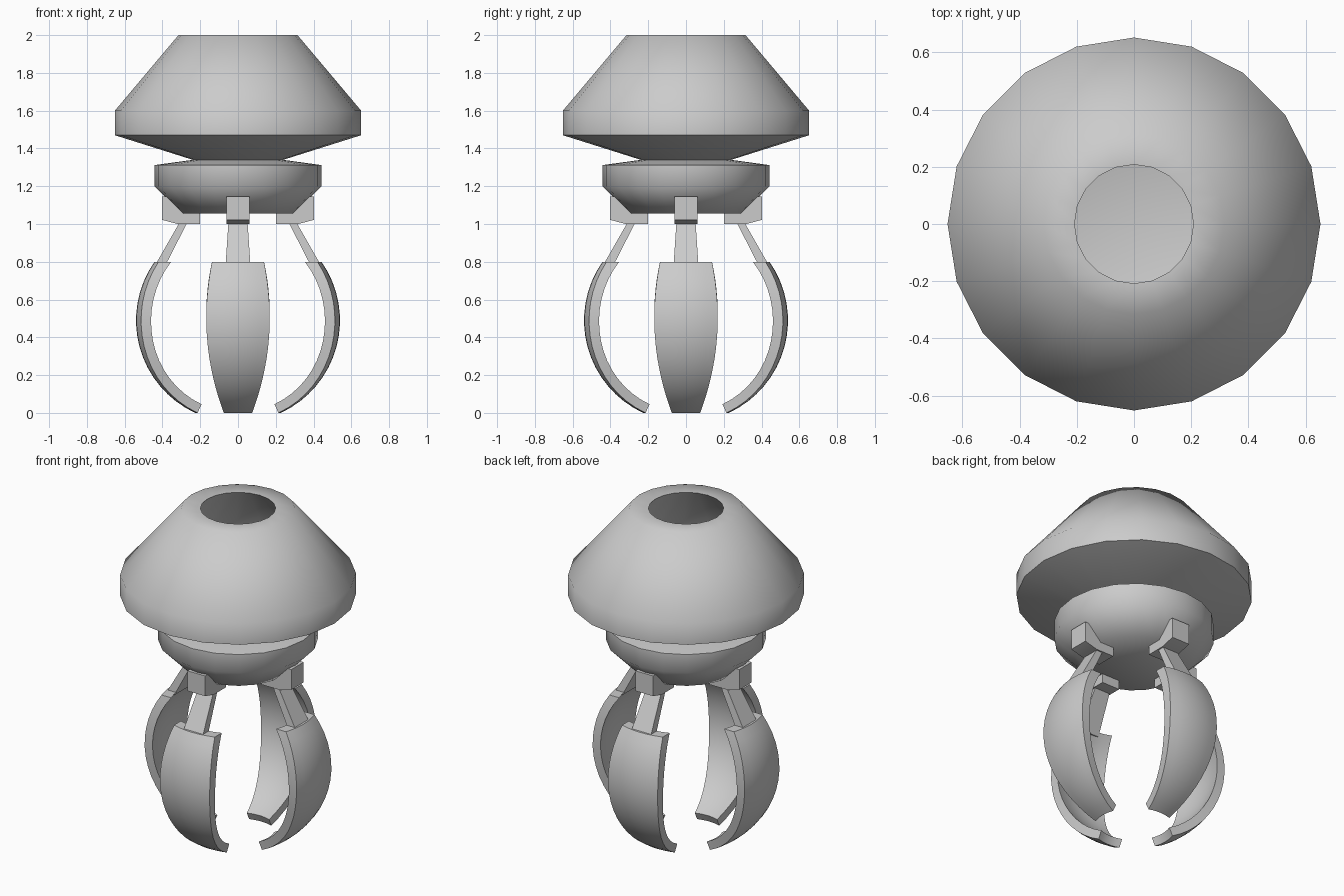
import bpy, bmesh, math
from mathutils import Matrix

if "Cube" in bpy.data.objects:
    bpy.data.objects.remove(bpy.data.objects["Cube"])

grey = bpy.data.materials.new("plain_grey")
grey.diffuse_color = (0.6, 0.6, 0.6, 1)
grey.use_nodes = True
grey.node_tree.nodes["Principled BSDF"].inputs["Base Color"].default_value = grey.diffuse_color
SIDES = 20


def finish(name, bm, angle=55):
    """Turn a bmesh into a named object, shaded smooth below the angle."""
    bmesh.ops.remove_doubles(bm, verts=bm.verts, dist=1e-5)
    bmesh.ops.recalc_face_normals(bm, faces=bm.faces)
    me = bpy.data.meshes.new(name)
    bm.to_mesh(me)
    bm.free()
    me.materials.append(grey)
    ob = bpy.data.objects.new(name, me)
    bpy.context.collection.objects.link(ob)
    bpy.ops.object.select_all(action='DESELECT')
    ob.select_set(True)
    bpy.context.view_layer.objects.active = ob
    bpy.ops.object.shade_smooth_by_angle(angle=math.radians(angle))
    return ob


def lathe(name, profile):
    """Spin a profile of (radius, z) points that starts and ends on the axis."""
    bm = bmesh.new()
    vs = [bm.verts.new((r, 0, z)) for r, z in profile]
    es = [bm.edges.new(p) for p in zip(vs, vs[1:])]
    bmesh.ops.spin(bm, geom=vs + es, cent=(0, 0, 0), axis=(0, 0, 1),
                   angle=math.tau, steps=SIDES, use_merge=True)
    return finish(name, bm)


def four(name, build, angle=40):
    """Repeat a part on all four sides."""
    for i, side in enumerate(("right", "back", "left", "front")):
        bm = bmesh.new()
        build(bm)
        bm.transform(Matrix.Rotation(i * math.pi / 2, 4, 'Z'))
        finish(f"{side}_{name}", bm, angle)


def bracket(bm):
    # wedge that hugs the lower slope of the hub
    prof = [(0.2, 1.0), (0.32, 1.0), (0.402, 1.022), (0.402, 1.145),
            (0.37, 1.145), (0.28, 1.06), (0.2, 1.06)]
    a = bm.faces.new([bm.verts.new((x, -0.06, z)) for x, z in prof])
    new = bmesh.ops.extrude_face_region(bm, geom=[a])["geom"]
    bmesh.ops.translate(bm, vec=(0, 0.12, 0),
                        verts=[v for v in new if isinstance(v, bmesh.types.BMVert)])


def stem(bm):
    # tapered bar: (z, inner x, outer x, half width)
    rings = []
    for z, x0, x1, w in ((0.78, 0.385, 0.44, 0.066), (1.02, 0.262, 0.303, 0.05)):
        rings.append([bm.verts.new(p) for p in
                      ((x0, -w, z), (x1, -w, z), (x1, w, z), (x0, w, z))])
    lo, hi = rings
    bm.faces.new(lo)
    bm.faces.new(hi)
    for i in range(4):
        j = (i + 1) % 4
        bm.faces.new((lo[i], lo[j], hi[j], hi[i]))


def half_width(z):
    return 0.168 - 0.34 * (z - 0.5) ** 2 if z > 0.5 else 0.168 - 0.372 * (0.5 - z) ** 2


def claw(bm):
    # strip of a spherical shell centred on the axis at z = 0.49
    ROWS, COLS, LOW, CZ = 16, 6, math.radians(-65.1), 0.49
    top_out = math.asin(0.31 / 0.54)

    def layer(radius):
        top = math.asin(0.31 / radius)
        grid = []
        for r in range(ROWS + 1):
            t = r / ROWS
            w = half_width(CZ + 0.54 * math.sin(top_out + (LOW - top_out) * t))
            phi = top + (LOW - top) * t
            ring = radius * math.cos(phi)
            row = []
            for c in range(COLS + 1):
                y = w * (2 * c / COLS - 1)
                row.append(bm.verts.new((math.sqrt(ring * ring - y * y), y,
                                         CZ + radius * math.sin(phi))))
            grid.append(row)
        return grid

    out, inn = layer(0.54), layer(0.49)
    for g in (out, inn):
        for r in range(ROWS):
            for c in range(COLS):
                bm.faces.new((g[r][c], g[r][c + 1], g[r + 1][c + 1], g[r + 1][c]))
    for r in range(ROWS):
        for c in (0, COLS):
            bm.faces.new((out[r][c], out[r + 1][c], inn[r + 1][c], inn[r][c]))
    for c in range(COLS):
        for r in (0, ROWS):
            bm.faces.new((out[r][c], out[r][c + 1], inn[r][c + 1], inn[r][c]))


# hollow head with an open top
lathe("head_shell", [(0, 1.34), (0.24, 1.34), (0.652, 1.47), (0.652, 1.6),
                     (0.315, 2.0), (0.208, 2.0), (0.56, 1.58), (0.56, 1.53),
                     (0.22, 1.42), (0, 1.42)])

# round hub under the head
lathe("hub", [(0, 1.345), (0.2, 1.345), (0.442, 1.312), (0.442, 1.2),
              (0.3, 1.055), (0, 1.055)])

four("bracket", bracket)
four("stem", stem)
four("claw", claw)
